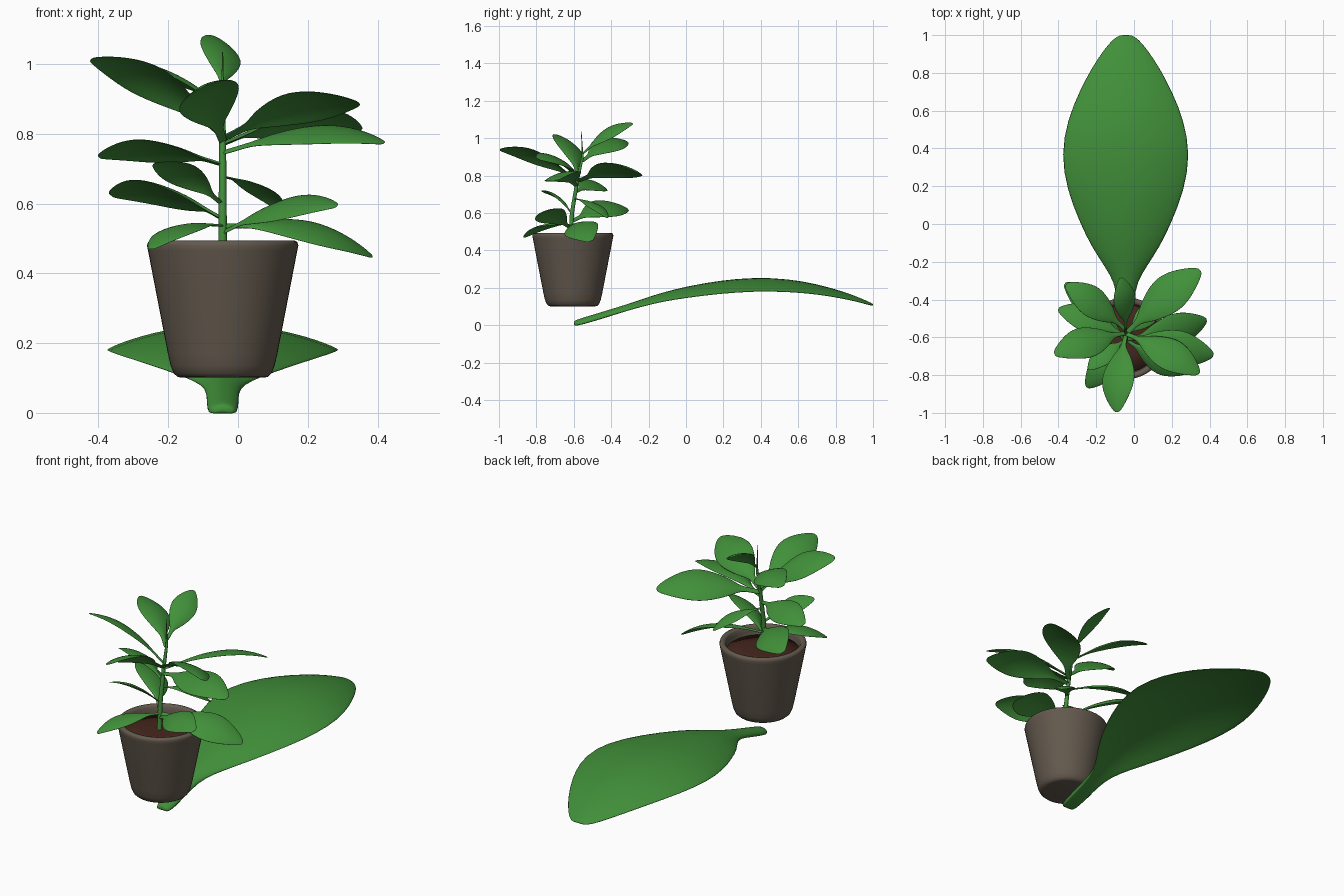
import bpy, bmesh, math
from mathutils import Vector, Matrix

if "Cube" in bpy.data.objects:
    bpy.data.objects.remove(bpy.data.objects["Cube"])

CX, CY = -0.044, -0.605


def material(name, rgb):
    m = bpy.data.materials.new(name)
    m.diffuse_color = (*rgb, 1)
    m.use_nodes = True
    m.node_tree.nodes["Principled BSDF"].inputs["Base Color"].default_value = m.diffuse_color
    return m


GREEN = material("leaf_green", (0.053, 0.28, 0.042))
CLAY = material("pot_clay", (0.125, 0.1, 0.075))
EARTH = material("earth", (0.06, 0.02, 0.012))


def add_object(name, bm, mat):
    bmesh.ops.recalc_face_normals(bm, faces=bm.faces)
    me = bpy.data.meshes.new(name)
    bm.to_mesh(me)
    bm.free()
    me.materials.append(mat)
    for p in me.polygons:
        p.use_smooth = True
    ob = bpy.data.objects.new(name, me)
    bpy.context.collection.objects.link(ob)
    return ob


def loft(bm, rings, cap=True):
    vs = [[bm.verts.new(p) for p in r] for r in rings]
    n = len(vs[0])
    for a, b in zip(vs, vs[1:]):
        for i in range(n):
            bm.faces.new((a[i], a[(i + 1) % n], b[(i + 1) % n], b[i]))
    if cap:
        bm.faces.new(vs[0])
        bm.faces.new(vs[-1])


def lathe(name, profile, mat):
    bm = bmesh.new()
    n = 48
    loft(bm, [[(CX + r * math.cos(2 * math.pi * i / n), CY + r * math.sin(2 * math.pi * i / n), z)
               for i in range(n)] for r, z in profile])
    return add_object(name, bm, mat)


# Pot and soil
lathe("pot", [(0.117, 0.101), (0.129, 0.103), (0.140, 0.113), (0.149, 0.135), (0.157, 0.17),
              (0.214, 0.465), (0.217, 0.48), (0.214, 0.49), (0.206, 0.494),
              (0.192, 0.492), (0.186, 0.484), (0.182, 0.46), (0.178, 0.42)], CLAY)
lathe("soil", [(0.181, 0.43), (0.181, 0.445), (0.09, 0.45), (0.01, 0.452)], EARTH)

# Shared leaf shape: distance along, half width, centre height, edge height, thickness
STATIONS = [
    (0.000, 0.026, 0.022, 0.018, 0.022), (0.012, 0.042, 0.030, 0.020, 0.034),
    (0.10, 0.045, 0.056, 0.046, 0.036), (0.20, 0.045, 0.087, 0.077, 0.036),
    (0.29, 0.058, 0.114, 0.098, 0.030), (0.38, 0.112, 0.146, 0.118, 0.025),
    (0.48, 0.178, 0.178, 0.138, 0.021), (0.60, 0.236, 0.209, 0.156, 0.020),
    (0.78, 0.307, 0.242, 0.178, 0.020), (0.97, 0.337, 0.259, 0.191, 0.020),
    (1.15, 0.304, 0.250, 0.188, 0.020), (1.30, 0.243, 0.222, 0.175, 0.019),
    (1.43, 0.175, 0.185, 0.153, 0.017), (1.52, 0.115, 0.152, 0.133, 0.015),
    (1.58, 0.066, 0.125, 0.115, 0.013), (1.602, 0.028, 0.114, 0.110, 0.009)]
LEAF_LEN = 1.6
LIFT = 0.09
bm = bmesh.new()
rings = []
for y, w, zc, ze, t in STATIONS:
    ring = []
    for i in range(20):
        a = 2 * math.pi * (i + 0.5) / 20
        u, s = math.cos(a), math.sin(a)
        # blunt, rounded leaf edges
        s = math.copysign(abs(s) ** 0.7, s)
        ring.append((1.03 * w * u, y, zc - 0.02 - (zc - ze) * u * u - t / 2 + t / 2 * s))
    rings.append(ring)
loft(bm, rings)
big = add_object("large_leaf", bm, GREEN)
big.location = (CX, -0.6, 0.02)
sub = big.modifiers.new("smooth", "SUBSURF")
sub.levels = sub.render_levels = 1


# Stem
STEM = [(0.44, -0.618, 1.1), (0.6, -0.61, 1), (0.78, -0.58, 0.85), (0.9, -0.553, 0.55),
        (0.95, -0.555, 0.3), (1.035, -0.56, 0.12)]
cu = bpy.data.curves.new("stem", "CURVE")
cu.dimensions = "3D"
cu.bevel_depth = 0.0115
cu.bevel_resolution = 3
cu.use_fill_caps = True
sp = cu.splines.new("POLY")
sp.points.add(len(STEM) - 1)
for p, (z, y, r) in zip(sp.points, STEM):
    p.co = (CX, y, z, 1)
    p.radius = r
cu.materials.append(GREEN)
bpy.context.collection.objects.link(bpy.data.objects.new("stem", cu))


def stem_point(z):
    for (z0, y0, _), (z1, y1, _) in zip(STEM, STEM[1:]):
        if z <= z1:
            return Vector((CX, y0 + (y1 - y0) * (z - z0) / (z1 - z0), z))


# Small leaves: attachment height on stem, tip position, roll in degrees
LEAVES = [
    (0.54, (-0.25, -0.865, 0.47), 0), (0.54, (0.385, -0.51, 0.45), 22),
    (0.52, (0.285, -0.785, 0.595), 27), (0.56, (-0.365, -0.315, 0.625), 27),
    (0.60, (-0.24, -0.77, 0.715), 25), (0.68, (0.13, -0.42, 0.575), 0),
    (0.715, (-0.40, -0.45, 0.735), 25), (0.75, (0.42, -0.695, 0.775), 15),
    (0.775, (0.35, -0.245, 0.81), -22), (0.79, (0.345, -0.79, 0.89), -25),
    (0.80, (-0.42, -0.69, 1.015), 25), (0.78, (-0.09, -0.995, 0.94), 25),
    (0.88, (-0.36, -0.32, 0.985), 20), (0.92, (-0.07, -0.285, 1.08), 25)]
for k, (z, tip, roll) in enumerate(LEAVES):
    base = stem_point(z)
    v = Vector(tip) - base
    d = v.normalized()
    x = d.cross(Vector((0, 0, 1))).normalized()
    frame = Matrix((x, d, x.cross(d))).transposed().to_4x4()
    ob = big.copy()
    ob.name = f"leaf_{k + 1}"
    bpy.context.collection.objects.link(ob)
    ob.matrix_world = (Matrix.Translation(base) @ frame
                       @ Matrix.Rotation(math.radians(roll), 4, "Y")
                       @ Matrix.Rotation(-math.atan2(LIFT, LEAF_LEN), 4, "X")
                       @ Matrix.Scale(v.length / math.hypot(LEAF_LEN, LIFT), 4))
